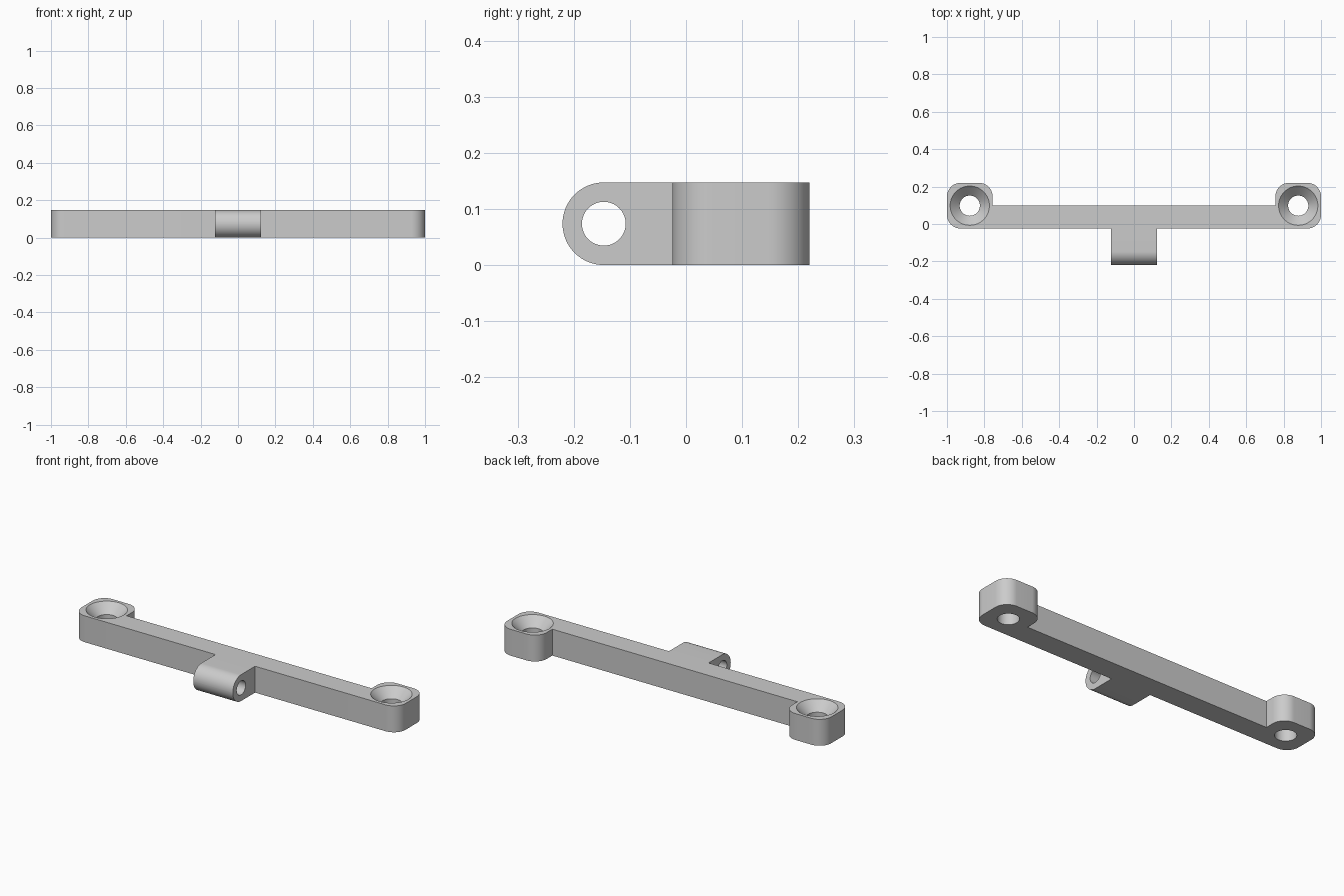
import bpy, bmesh, math
from mathutils import Matrix

old = bpy.data.objects.get("Cube")
if old:
    bpy.data.objects.remove(old, do_unlink=True)

H = 0.147                 # thickness
FRONT, MID, BACK = -0.024, 0.098, 0.22
LUG_X, LUG_Y = 0.122, -0.22
PAD_X = 0.756             # inner side of the end pads

grey = bpy.data.materials.new("Light Grey")
grey.use_nodes = True
grey.diffuse_color = (0.6, 0.6, 0.6, 1)
grey.node_tree.nodes["Principled BSDF"].inputs["Base Color"].default_value = (0.6, 0.6, 0.6, 1)


def new_object(name, bm):
    bmesh.ops.recalc_face_normals(bm, faces=bm.faces)
    mesh = bpy.data.meshes.new(name)
    bm.to_mesh(mesh)
    bm.free()
    mesh.materials.append(grey)
    obj = bpy.data.objects.new(name, mesh)
    bpy.context.collection.objects.link(obj)
    return obj


def round_edges(bm, test, radius):
    edges = [e for e in bm.edges if test(*[v.co for v in e.verts])]
    bmesh.ops.bevel(bm, geom=edges, offset=radius, segments=16, profile=0.5,
                    affect='EDGES', clamp_overlap=False)


def revolved_cutter(name, profile, matrix):
    """Closed solid from (radius, height) rings."""
    bm = bmesh.new()
    n = 64
    rings = [[bm.verts.new((r * math.cos(math.tau * i / n), r * math.sin(math.tau * i / n), z))
              for i in range(n)] for r, z in profile]
    for a, b in zip(rings, rings[1:]):
        for i in range(n):
            j = (i + 1) % n
            bm.faces.new((a[i], a[j], b[j], b[i]))
    bm.faces.new(rings[0])
    bm.faces.new(rings[-1])
    bm.transform(matrix)
    obj = new_object(name, bm)
    obj.hide_render = True
    return obj


# Bar, end pads and lug from one mirrored outline
half = [(LUG_X, LUG_Y), (LUG_X, FRONT), (1, FRONT), (1, BACK), (PAD_X, BACK), (PAD_X, MID)]
outline = half + [(-x, y) for x, y in reversed(half)]
bm = bmesh.new()
base = bm.faces.new([bm.verts.new((x, y, 0)) for x, y in outline])
top = bmesh.ops.extrude_face_region(bm, geom=[base])["geom"]
bmesh.ops.translate(bm, verts=[g for g in top if isinstance(g, bmesh.types.BMVert)], vec=(0, 0, H))

# Rounded pad corners, then the half-round lug end
round_edges(bm, lambda a, b: abs(a.z - b.z) > 0.1 and (abs(a.x) > 0.99 or a.y > BACK - 0.01), 0.073)
round_edges(bm, lambda a, b: max(a.y, b.y) < LUG_Y + 0.01 and abs(a.x - b.x) > 0.1, H / 2 - 0.0002)
bracket = new_object("mounting_bracket", bm)

# Countersunk screw holes and the cross hole in the lug
screw = [(0.054, -0.1), (0.054, H - 0.051), (0.105, H), (0.105, H + 0.1)]
cutters = [revolved_cutter("screw_hole_cutter", screw, Matrix.Translation((s * 0.878, MID, 0)))
           for s in (-1, 1)]
cutters.append(revolved_cutter(
    "pivot_hole_cutter", [(0.039, -0.3), (0.039, 0.3)],
    Matrix.Translation((0, LUG_Y + H / 2, H / 2)) @ Matrix.Rotation(math.pi / 2, 4, 'Y')))

bpy.ops.object.select_all(action='DESELECT')
bracket.select_set(True)
bpy.context.view_layer.objects.active = bracket
for cutter in cutters:
    mod = bracket.modifiers.new("hole", 'BOOLEAN')
    mod.operation = 'DIFFERENCE'
    mod.solver = 'EXACT'
    mod.object = cutter
    bpy.ops.object.modifier_apply(modifier=mod.name)
    bpy.data.objects.remove(cutter, do_unlink=True)

bpy.ops.object.shade_smooth_by_angle(angle=math.radians(30))
